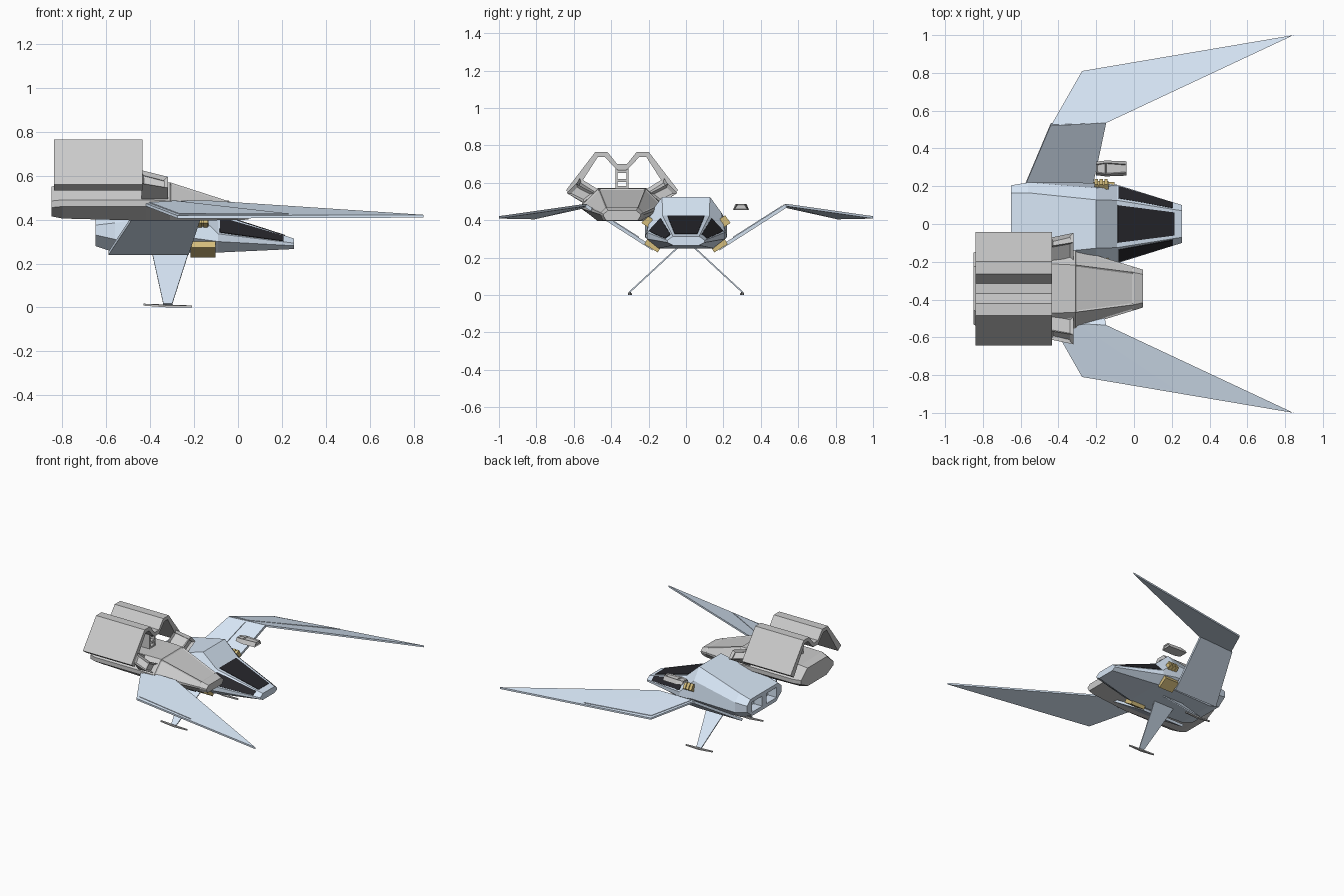
import bpy, bmesh, math
from mathutils import Vector as V, Matrix

if "Cube" in bpy.data.objects:
    bpy.data.objects.remove(bpy.data.objects["Cube"])


def material(name, rgb):
    m = bpy.data.materials.new(name)
    m.diffuse_color = (*rgb, 1)
    m.use_nodes = True
    m.node_tree.nodes["Principled BSDF"].inputs["Base Color"].default_value = m.diffuse_color
    return m


BLUE = material("pale_blue", (0.68, 0.79, 0.92))
GLASS = material("black_glass", (0.02, 0.02, 0.025))
GOLD = material("gold", (0.66, 0.51, 0.2))


def finish(bm, name, mat=None):
    bmesh.ops.recalc_face_normals(bm, faces=bm.faces[:])
    me = bpy.data.meshes.new(name)
    bm.to_mesh(me)
    bm.free()
    ob = bpy.data.objects.new(name, me)
    bpy.context.collection.objects.link(ob)
    if mat:
        me.materials.append(mat)
    return ob


def skin(name, rings, mat=None, recess=None, width=0.012, depth=-0.005):
    """Join closed rings of points; faces picked by recess() get a sunken inset."""
    bm = bmesh.new()
    rows = [[bm.verts.new(p) for p in r] for r in rings]
    n = len(rows[0])
    for a, b in zip(rows, rows[1:]):
        for i in range(n):
            bm.faces.new((a[i], a[(i + 1) % n], b[(i + 1) % n], b[i]))
    bm.faces.new(rows[0])
    bm.faces.new(rows[-1][::-1])
    bmesh.ops.recalc_face_normals(bm, faces=bm.faces[:])
    if recess:
        picked = [f for f in bm.faces if recess(f)]
        bmesh.ops.inset_individual(bm, faces=picked, thickness=width, depth=depth)
    return finish(bm, name, mat)


def loft(name, sections, yc=0, **kw):
    """Symmetric body from (x, half profile listed top to bottom)."""
    rings = [[(x, yc + y, z) for y, z in h] + [(x, yc - y, z) for y, z in reversed(h)]
             for x, h in sections]
    return skin(name, rings, **kw)


def plate(name, pts, t, mat=None):
    """Thin slab below a polygon of 3D points (t is the offset vector)."""
    return skin(name, [pts, [tuple(V(p) + V(t)) for p in pts]], mat)


def box(name, loc, size, mat=None, roll=0):
    bm = bmesh.new()
    bmesh.ops.create_cube(bm, size=1, matrix=Matrix.Translation(loc)
                          @ Matrix.Rotation(roll, 4, 'X') @ Matrix.Diagonal((*size, 1)))
    return finish(bm, name, mat)


def window(name, quad, u0, u1, v0, v1):
    """Glass pane lying on a hull facet given as back pair, front pair."""
    a, b, c, d = map(V, quad)
    pt = lambda u, v: a.lerp(b, v).lerp(c.lerp(d, v), u)
    n = (b - a).cross(c - a).normalized()
    if n.z < 0:
        n = -n
    pts = [pt(u, v) + n * 0.003 for u, v in ((u0, v0), (u1, v0), (u1, v1), (u0, v1))]
    plate(name, pts, -n * 0.006, GLASS)


# Main hull: sloped rear deck, hump, cabin and nose
hull = loft("hull", [
    (-0.65, [(0.165, 0.41), (0.205, 0.375), (0.205, 0.33), (0.14, 0.28)]),
    (-0.56, [(0.165, 0.435), (0.22, 0.385), (0.22, 0.31), (0.15, 0.25)]),
    (-0.20, [(0.128, 0.525), (0.19, 0.44), (0.218, 0.315), (0.16, 0.25)]),
    (-0.09, [(0.125, 0.425), (0.208, 0.335), (0.208, 0.30), (0.145, 0.25)]),
    (0.255, [(0.07, 0.314), (0.10, 0.293), (0.10, 0.281), (0.07, 0.266)])], mat=BLUE)

# Rear exhaust openings
for s in (1, -1):
    cut = box("exhaust_cutter", (-0.64, s * 0.085, 0.345), (0.12, 0.12, 0.075))
    cut.hide_render = True
    cut.hide_viewport = True
    mod = hull.modifiers.new("exhaust", 'BOOLEAN')
    mod.object, mod.operation, mod.solver = cut, 'DIFFERENCE', 'EXACT'

# Cabin windows
window("top_window", [(-0.09, -0.125, 0.425), (-0.09, 0.125, 0.425),
                      (0.255, -0.07, 0.314), (0.255, 0.07, 0.314)], 0.01, 0.88, 0.1, 0.9)

for s, side in ((1, "left"), (-1, "right")):
    window(side + "_window", [(-0.09, s * 0.125, 0.425), (-0.09, s * 0.208, 0.335),
                              (0.255, s * 0.07, 0.314), (0.255, s * 0.1, 0.293)],
           0.02, 0.86, 0.14, 0.92)

    # Inner and outer wing panels with raised plating
    plate(side + "_inner_wing", [(-0.59, s * 0.17, 0.255), (-0.225, s * 0.17, 0.255),
                                 (-0.147, s * 0.535, 0.488), (-0.44, s * 0.525, 0.482)],
          (0, s * 0.01, -0.016), BLUE)
    plate(side + "_outer_wing", [(-0.44, s * 0.52, 0.482), (-0.147, s * 0.535, 0.488),
                                 (0.845, s * 1.0, 0.422), (-0.275, s * 0.81, 0.418)],
          (0, 0, -0.013), BLUE)
    plate(side + "_outer_wing_panel", [(-0.415, s * 0.535, 0.484), (-0.29, s * 0.535, 0.487),
                                       (0.23, s * 0.883, 0.428), (-0.265, s * 0.79, 0.427)],
          (0, 0, -0.006), BLUE)
    plate(side + "_inner_wing_panel", [(-0.50, s * 0.25, 0.311), (-0.37, s * 0.25, 0.311),
                                       (-0.30, s * 0.515, 0.480), (-0.42, s * 0.515, 0.480)],
          (0, 0, -0.006), BLUE)

    # Landing leg and skid
    plate(side + "_leg", [(-0.395, s * 0.03, 0.262), (-0.22, s * 0.03, 0.262),
                          (-0.30, s * 0.30, 0.012), (-0.34, s * 0.30, 0.012)],
          (0, s * 0.006, 0.005), BLUE)
    plate(side + "_skid", [(-0.43, s * 0.297, 0.008), (-0.32, s * 0.29, 0.0),
                           (-0.21, s * 0.297, 0.0), (-0.21, s * 0.305, 0.0),
                           (-0.32, s * 0.31, 0.0), (-0.43, s * 0.305, 0.008)],
          (0, 0, 0.009))

    # Gold ribbed blocks above and below the wing root
    box(side + "_lower_gold_block", (-0.16, s * 0.178, 0.265), (0.115, 0.085, 0.035),
        GOLD, s * 0.55)
    for i in range(3):
        box(side + "_upper_gold_rib", (-0.2 + i * 0.026, s * 0.207, 0.395),
            (0.018, 0.04, 0.05), GOLD, s * 0.6)
    box(side + "_upper_gold_core", (-0.172, s * 0.2, 0.39), (0.075, 0.04, 0.04),
        GOLD, s * 0.6)

# Small detached hatch pod
loft("hatch_pod", [
    (-0.20, [(0.022, 0.484), (0.036, 0.462)]),
    (-0.15, [(0.03, 0.487), (0.042, 0.456)]),
    (-0.04, [(0.022, 0.487), (0.038, 0.456)])], yc=0.294,
    recess=lambda f: abs(f.normal.x) > 0.9 or f.normal.z > 0.9, width=0.006, depth=-0.008)

# Grey engine module body
YC = -0.342
loft("module_body", [
    (-0.85, [(0.115, 0.55), (0.19, 0.485), (0.19, 0.455), (0.11, 0.415)]),
    (-0.80, [(0.13, 0.565), (0.215, 0.49), (0.215, 0.46), (0.125, 0.405)]),
    (-0.42, [(0.13, 0.572), (0.215, 0.49), (0.215, 0.46), (0.125, 0.395)]),
    (-0.31, [(0.125, 0.57), (0.21, 0.485), (0.21, 0.46), (0.13, 0.395)]),
    (0.0, [(0.085, 0.47), (0.115, 0.44), (0.115, 0.43), (0.10, 0.398)]),
    (0.048, [(0.075, 0.452), (0.1, 0.432), (0.1, 0.425), (0.085, 0.40)])], yc=YC,
    recess=lambda f: f.calc_center_median().x > -0.3 and f.calc_area() > 0.02
    and f.normal.z > 0.3)

# Folded twin-peak cowl over the module
outer = [(-0.30, 0.56), (-0.143, 0.765), (-0.078, 0.765), (-0.026, 0.70)]
inner = [(-0.03, 0.672), (-0.092, 0.738), (-0.13, 0.738), (-0.262, 0.532)]
for s, side in ((1, "left"), (-1, "right")):
    sec = outer + [(0, 0.70), (0, 0.672)] + inner
    skin(side + "_cowl", [[(x, YC - s * y * -1, z) for y, z in sec] for x in (-0.838, -0.435)])

    # Struts between cowl edge and body
    ring = lambda x, pts: [(x, YC + s * y, z) for y, z in pts]
    skin(side + "_strut", [
        ring(-0.44, [(0.27, 0.565), (0.225, 0.625), (0.12, 0.56), (0.205, 0.49)]),
        ring(-0.32, [(0.295, 0.545), (0.245, 0.595), (0.15, 0.545), (0.205, 0.495)])],
        recess=lambda f: f.normal.z > 0.3 or f.normal.x > 0.8, width=0.016, depth=-0.018)

# Central support frame inside the cowl
for s in (1, -1):
    box("frame_post", (-0.59, YC + s * 0.029, 0.625), (0.24, 0.01, 0.13))
for z in (0.575, 0.612, 0.66):
    box("frame_rung", (-0.59, YC, z), (0.24, 0.06, 0.016))
